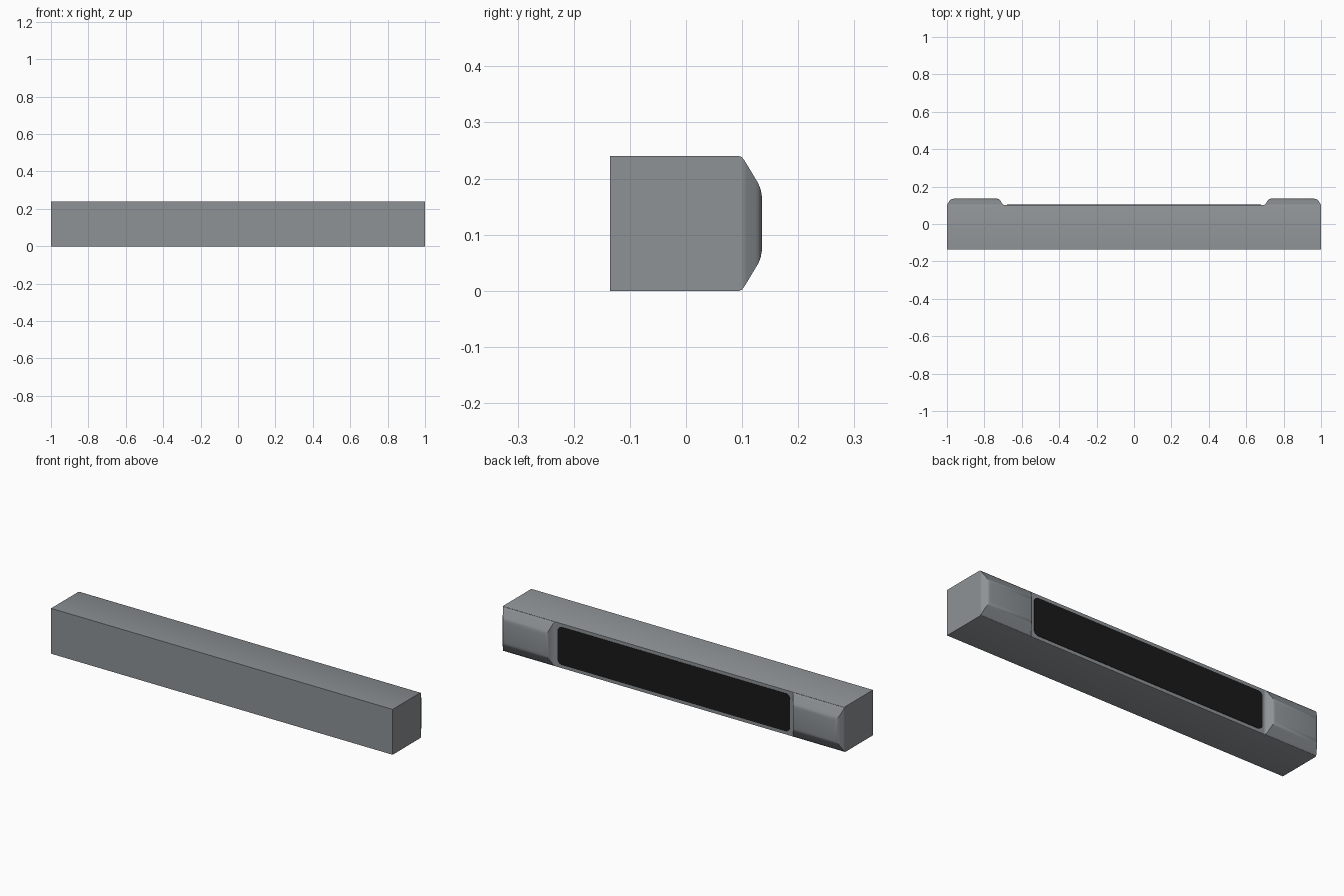
import bpy, bmesh, math

if "Cube" in bpy.data.objects:
    bpy.data.objects.remove(bpy.data.objects["Cube"])

def material(name, rgb):
    m = bpy.data.materials.new(name)
    m.diffuse_color = (*rgb, 1)
    m.use_nodes = True
    m.node_tree.nodes["Principled BSDF"].inputs["Base Color"].default_value = m.diffuse_color
    return m

grey = material("satin_grey", (0.27, 0.29, 0.305))
black = material("grille_black", (0.01, 0.01, 0.01))
MID = 0.12  # mid height of the bar

def loft(name, rings, mat, smooth=35):
    """Skin a list of equal-length point rings and cap both ends."""
    bm = bmesh.new()
    loops = [[bm.verts.new(p) for p in r] for r in rings]
    n = len(loops[0])
    for a, b in zip(loops, loops[1:]):
        for i in range(n):
            j = (i + 1) % n
            bm.faces.new((a[i], a[j], b[j], b[i]))
    bm.faces.new(loops[0])
    bm.faces.new(loops[-1])
    bmesh.ops.recalc_face_normals(bm, faces=bm.faces)
    me = bpy.data.meshes.new(name)
    bm.to_mesh(me)
    bm.free()
    me.materials.append(mat)
    ob = bpy.data.objects.new(name, me)
    bpy.context.collection.objects.link(ob)
    bpy.context.view_layer.objects.active = ob
    ob.select_set(True)
    bpy.ops.object.shade_smooth_by_angle(angle=math.radians(smooth))
    ob.select_set(False)
    return ob

def rect(x0, x1, y, h):
    return [(x0, y, MID - h), (x1, y, MID - h), (x1, y, MID + h), (x0, y, MID + h)]

def rounded(w, h, y, r, steps=6):
    pts = []
    for q, (sx, sz) in enumerate([(1, 1), (-1, 1), (-1, -1), (1, -1)]):
        for k in range(steps + 1):
            a = math.radians(90 * (q + k / steps))
            pts.append((sx * (w - r) + r * math.cos(a), y,
                        MID + sz * (h - r) + r * math.sin(a)))
    return pts

# Main bar with slightly eased rear edges
loft("bar_body", [rect(-1, 1, -0.135, 0.12), rect(-1, 1, 0.095, 0.12),
                  rect(-1, 1, 0.101, 0.1175)], grey)

# Raised end pads: y, outer x, inner x, half height
profile = [(0.099, 1.0, 0.69, 0.1185), (0.103, 0.999, 0.698, 0.114),
           (0.108, 0.996, 0.704, 0.106), (0.123, 0.987, 0.713, 0.081),
           (0.129, 0.982, 0.717, 0.071), (0.133, 0.975, 0.723, 0.061),
           (0.135, 0.965, 0.731, 0.05)]
for side, label in ((-1, "left"), (1, "right")):
    loft(label + "_end_pad",
         [rect(side * xo, side * xi, y, h) for y, xo, xi, h in profile], grey)

# Black grille panel between the pads
loft("grille_panel", [rounded(0.68, 0.1, 0.099, 0.025),
                      rounded(0.68, 0.1, 0.103, 0.025)], black)
